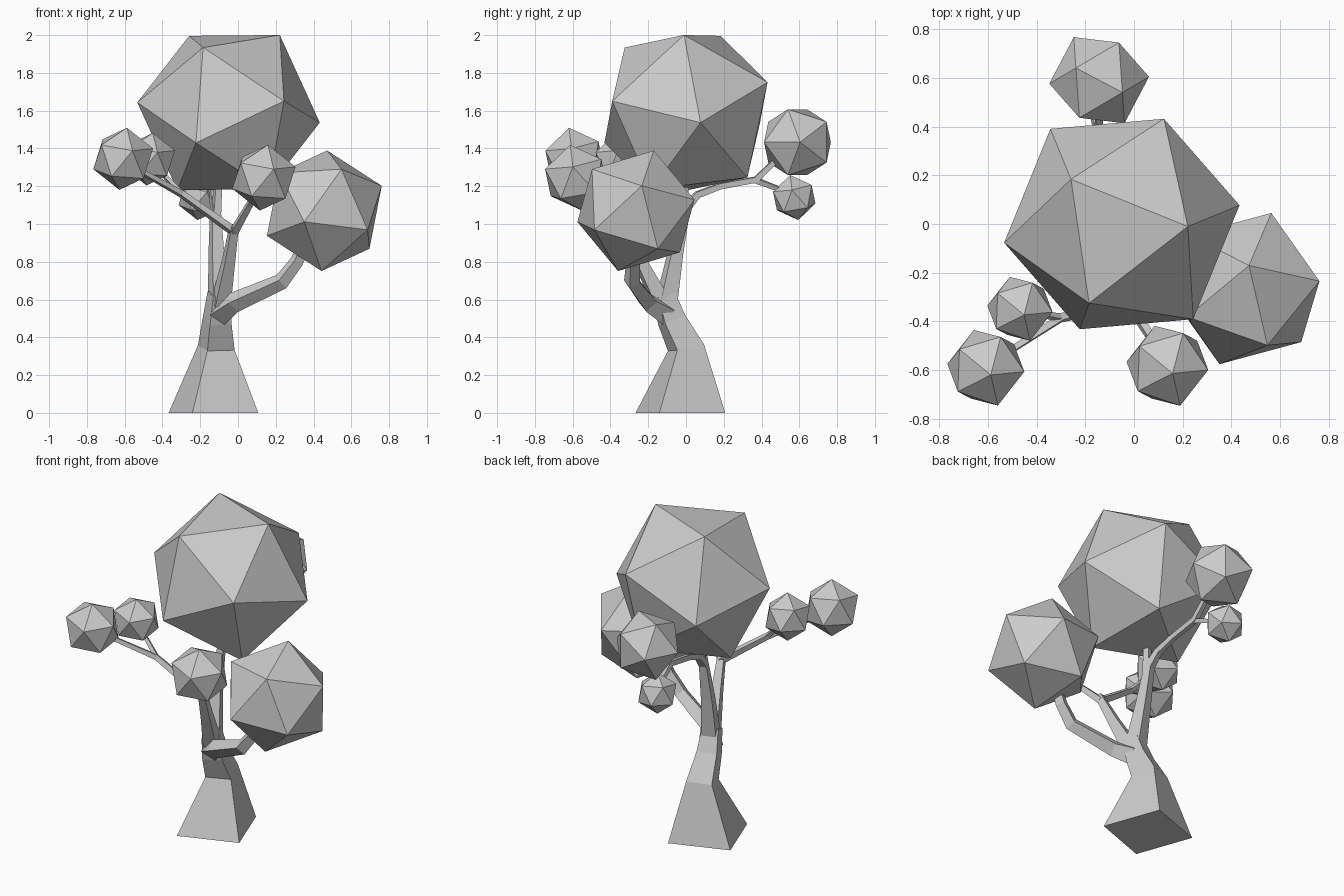
import bpy, bmesh
from mathutils import Vector, Matrix

if "Cube" in bpy.data.objects:
    bpy.data.objects.remove(bpy.data.objects["Cube"])

PHI = (1 + 5 ** 0.5) / 2


def add_object(name, bm):
    bmesh.ops.recalc_face_normals(bm, faces=bm.faces)
    mesh = bpy.data.meshes.new(name)
    bm.to_mesh(mesh)
    bm.free()
    bpy.context.collection.objects.link(bpy.data.objects.new(name, mesh))


def foliage(name, center, radius, a, b):
    """Icosahedron turned so that a and b point at two neighbouring corners."""
    a, b = Vector(a).normalized(), Vector(b).normalized()
    z = (a + b).normalized()
    y = (a - b).normalized()
    frame = Matrix((y.cross(z), y, z)).transposed()
    bm = bmesh.new()
    for s in (-1, 1):
        for t in (-PHI, PHI):
            for v in ((0, s, t), (s, t, 0), (t, 0, s)):
                bm.verts.new(Vector(center) + frame @ Vector(v).normalized() * radius)
    bmesh.ops.convex_hull(bm, input=bm.verts)
    add_object(name, bm)


def limb(name, points, start_dir=None):
    """Tapered four-sided tube through (x, y, z, radius) points."""
    pos = [Vector(p[:3]) for p in points]
    bm = bmesh.new()
    rings = []
    side = Vector((-0.11, -0.235, 0))
    for i, p in enumerate(points):
        before = (pos[i] - pos[i - 1]).normalized() if i else Vector()
        after = (pos[i + 1] - pos[i]).normalized() if i < len(pos) - 1 else Vector()
        t = (before + after).normalized()
        if i == 0 and start_dir:
            t = Vector(start_dir)
        side = (side - t * side.dot(t)).normalized()
        other = t.cross(side)
        rings.append([bm.verts.new(pos[i] + d * p[3])
                      for d in (side, other, -side, -other)])
    for r, s in zip(rings, rings[1:]):
        for k in range(4):
            n = (k + 1) % 4
            bm.faces.new((r[k], r[n], s[n], s[k]))
    bm.faces.new(rings[0])
    bm.faces.new(rings[-1])
    add_object(name, bm)


# Trunk with a flared square foot
limb("trunk", [(-.13, -.03, 0, .262), (-.115, .0, .345, .108),
               (-.11, -.075, .49, .085), (-.1, -.12, .63, .068)], (0, 0, 1))

# Back branch, its twig and the stub holding the crown
limb("back_branch", [(-.1, -.105, .58, .066), (-.115, -.055, .85, .046),
                     (-.12, -.005, 1.08, .032), (-.13, .06, 1.155, .025),
                     (-.14, .18, 1.2, .022), (-.145, .37, 1.235, .022),
                     (-.143, .5, 1.36, .018)])
limb("back_twig", [(-.145, .36, 1.235, .02), (-.19, .56, 1.16, .014)])
limb("crown_stub", [(-.117, -.02, 1.03, .03), (-.1, .0, 1.3, .022)])

# Right branch
limb("right_branch", [(-.1, -.11, .53, .07), (-.02, -.2, .585, .055),
                      (.23, -.285, .695, .045), (.31, -.28, .8, .038),
                      (.38, -.27, .95, .03)])

# Front branch with its fork
limb("front_branch", [(-.09, -.13, .58, .06), (-.05, -.24, .8, .04),
                      (-.02, -.33, .99, .028)])
limb("left_fork", [(-.02, -.32, .96, .027), (-.3, -.385, 1.16, .021),
                   (-.57, -.56, 1.31, .015)])
limb("left_twig", [(-.3, -.385, 1.16, .018), (-.43, -.36, 1.3, .013)])
limb("right_fork", [(-.02, -.32, .96, .027), (.06, -.45, 1.1, .021),
                    (.12, -.56, 1.2, .018)])

# Foliage clumps
foliage("crown", (-.05, 0, 1.59), .492, (-.21, .185, .41), (.27, -.01, .41))
foliage("right_clump", (.457, -.265, 1.07), .333, (.013, .095, .32), (.303, .03, .13))
foliage("back_clump", (-.143, .59, 1.433), .205, (.095, -.05, .174), (-.095, .05, .174))
for name, center, radius in (("left_clump", (-.608, -.59, 1.345), .168),
                             ("left_inner_clump", (-.468, -.348, 1.343), .142),
                             ("front_clump", (.137, -.582, 1.245), .178),
                             ("back_lower_clump", (-.2, .573, 1.14), .122)):
    foliage(name, center, radius, (.021, -.03, .167), (.158, -.016, .055))
